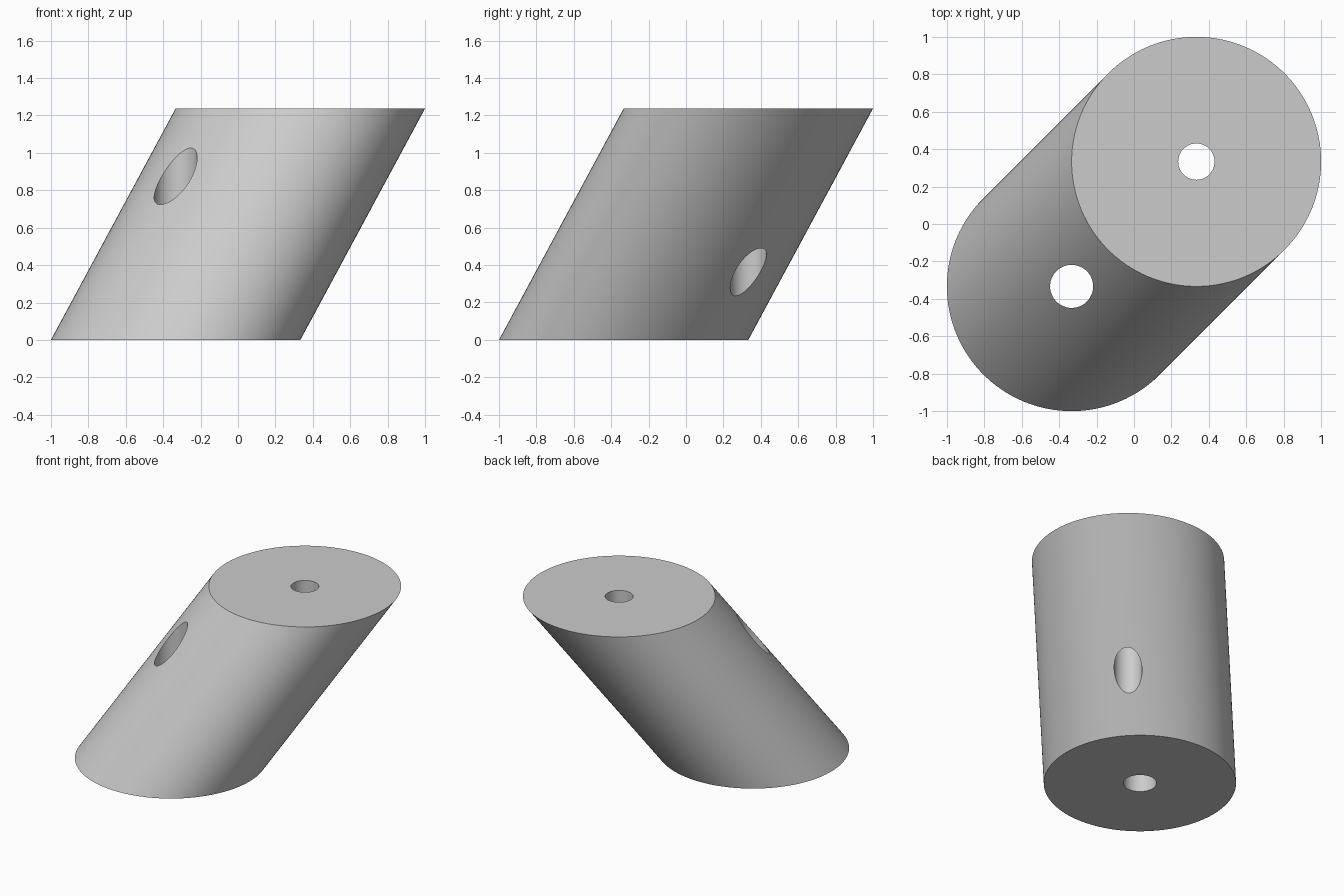
import bpy
import bmesh
import math
from mathutils import Matrix, Vector

RADIUS = 2 / 3
OFFSET = 1 / 3
HEIGHT = 1.237

cube = bpy.data.objects.get("Cube")
if cube:
    bpy.data.objects.remove(cube, do_unlink=True)

grey = bpy.data.materials.new("light grey")
grey.use_nodes = True
colour = (0.6, 0.6, 0.6, 1)
grey.diffuse_color = colour
grey.node_tree.nodes["Principled BSDF"].inputs["Base Color"].default_value = colour


def cylinder(name, radius, bottom, top, sides):
    """Cylinder with level ends, slanted so that it joins two centres."""
    bm = bmesh.new()
    bmesh.ops.create_cone(bm, cap_ends=True, segments=sides,
                          radius1=radius, radius2=radius, depth=1)
    for v in bm.verts:
        centre = Vector(top if v.co.z > 0 else bottom)
        v.co = centre + Vector((v.co.x, v.co.y, 0))
    mesh = bpy.data.meshes.new(name)
    bm.to_mesh(mesh)
    bm.free()
    mesh.materials.append(grey)
    obj = bpy.data.objects.new(name, mesh)
    bpy.context.collection.objects.link(obj)
    return obj


# Slanted solid body
body = cylinder("slanted_cylinder", RADIUS, (-OFFSET, -OFFSET, 0),
                (OFFSET, OFFSET, HEIGHT), 128)
bpy.context.view_layer.objects.active = body
body.select_set(True)

# Upright holes through the centre of each end
for name, c, radius in (("lower_hole", -OFFSET, 0.115), ("upper_hole", OFFSET, 0.097)):
    cutter = cylinder(name, radius, (c, c, -0.2), (c, c, HEIGHT + 0.2), 64)
    cutter.hide_render = True
    cut = body.modifiers.new(name, 'BOOLEAN')
    cut.operation = 'DIFFERENCE'
    cut.solver = 'EXACT'
    cut.object = cutter
    bpy.ops.object.modifier_apply(modifier=cut.name)
    bpy.data.objects.remove(cutter, do_unlink=True)

bpy.ops.object.shade_smooth_by_angle(angle=math.radians(30))
